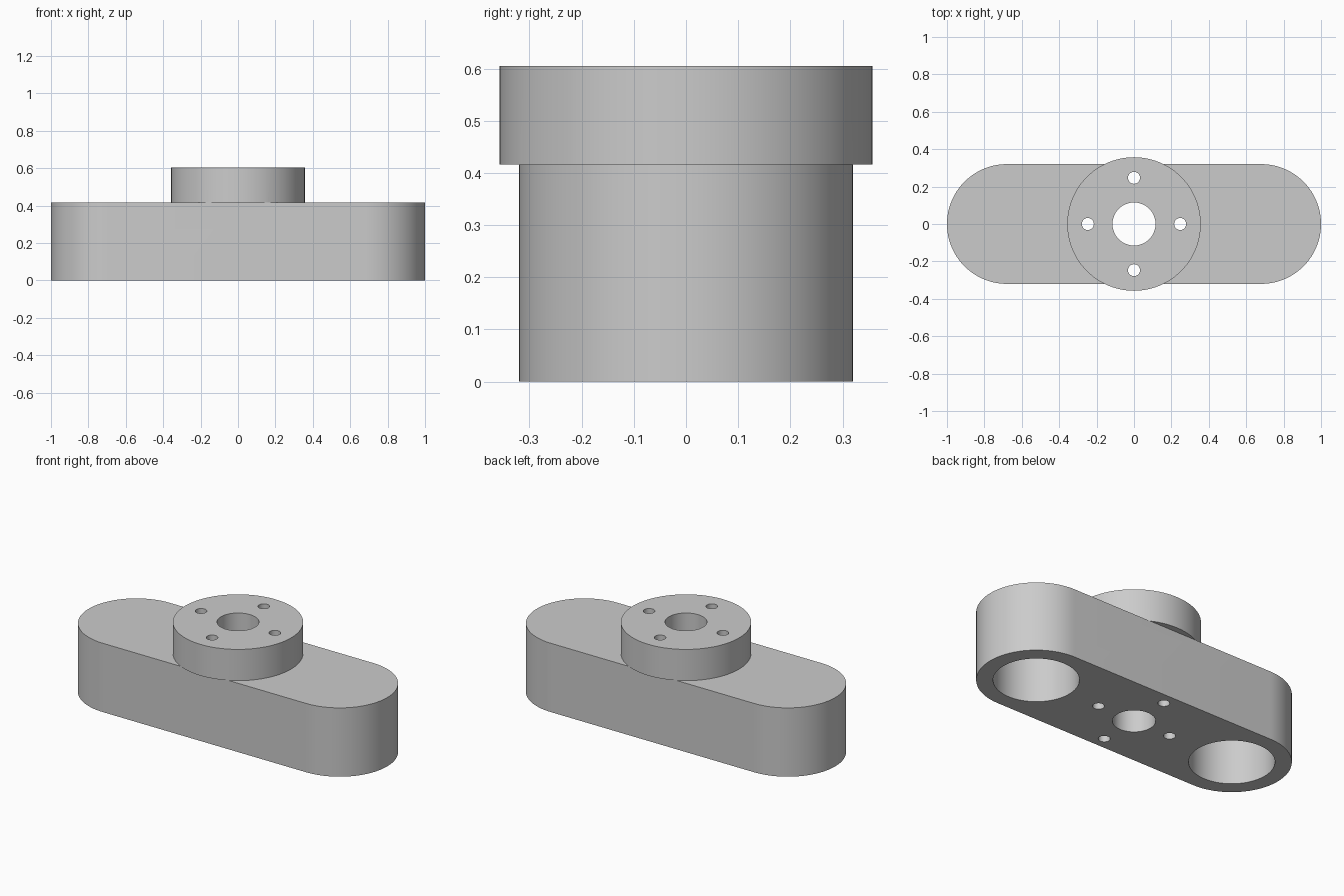
import bpy, bmesh, math

cube = bpy.data.objects.get("Cube")
if cube:
    bpy.data.objects.remove(cube, do_unlink=True)

HALF_SPAN, END_R = 0.68, 0.32      # end centres and end radius of the bar
BAR_TOP, BOSS_TOP = 0.416, 0.605
SEGS = 96

grey = bpy.data.materials.new("plain_grey")
grey.use_nodes = True
grey.diffuse_color = (0.6, 0.6, 0.6, 1)
grey.node_tree.nodes["Principled BSDF"].inputs["Base Color"].default_value = (0.6, 0.6, 0.6, 1)


def prism(name, outline, z0, z1):
    """Extrude a closed outline from z0 up to z1."""
    bm = bmesh.new()
    base = bm.faces.new([bm.verts.new((x, y, z0)) for x, y in outline])
    top = bmesh.ops.extrude_face_region(bm, geom=[base])["geom"]
    bmesh.ops.translate(bm, vec=(0, 0, z1 - z0),
                        verts=[v for v in top if isinstance(v, bmesh.types.BMVert)])
    bmesh.ops.recalc_face_normals(bm, faces=bm.faces)
    mesh = bpy.data.meshes.new(name)
    bm.to_mesh(mesh)
    bm.free()
    mesh.materials.append(grey)
    obj = bpy.data.objects.new(name, mesh)
    bpy.context.collection.objects.link(obj)
    return obj


def arc(cx, cy, r, start, sweep, n):
    return [(cx + r * math.cos(start + sweep * i / n),
             cy + r * math.sin(start + sweep * i / n)) for i in range(n)]


def disc(name, cx, cy, r, z0, z1, n=SEGS):
    return prism(name, arc(cx, cy, r, 0, math.tau, n), z0, z1)


def combine(target, other, operation):
    """Apply a boolean and remove the helper."""
    mod = target.modifiers.new(operation.lower(), 'BOOLEAN')
    mod.operation, mod.solver, mod.object = operation, 'EXACT', other
    other.hide_render = True
    bpy.context.view_layer.objects.active = target
    bpy.ops.object.modifier_apply(modifier=mod.name)
    bpy.data.objects.remove(other, do_unlink=True)


# Round-ended bar
half = SEGS // 2
outline = []
for cx, start in ((HALF_SPAN, -math.pi / 2), (-HALF_SPAN, math.pi / 2)):
    outline += arc(cx, 0, END_R, start, math.pi, half)
    outline.append((cx, END_R if cx > 0 else -END_R))
body = prism("flanged_bar", outline, 0, BAR_TOP)

# Overhanging round boss
combine(body, disc("boss", 0, 0, 0.357, BAR_TOP, BOSS_TOP), 'UNION')

# Centre bore and four bolt holes, right through
combine(body, disc("bore", 0, 0, 0.115, -0.1, 0.8), 'DIFFERENCE')
for i in range(4):
    a = i * math.pi / 2
    combine(body, disc("bolt_hole", 0.247 * math.cos(a), 0.247 * math.sin(a),
                       0.032, -0.1, 0.8, 32), 'DIFFERENCE')

# Blind pockets in the underside of each end
for side in (-1, 1):
    combine(body, disc("pocket", side * HALF_SPAN, 0, 0.23, -0.1, 0.36), 'DIFFERENCE')

# Smooth round walls, sharp rims
bpy.ops.object.select_all(action='DESELECT')
body.select_set(True)
bpy.context.view_layer.objects.active = body
bpy.ops.object.shade_smooth_by_angle(angle=math.radians(30))
